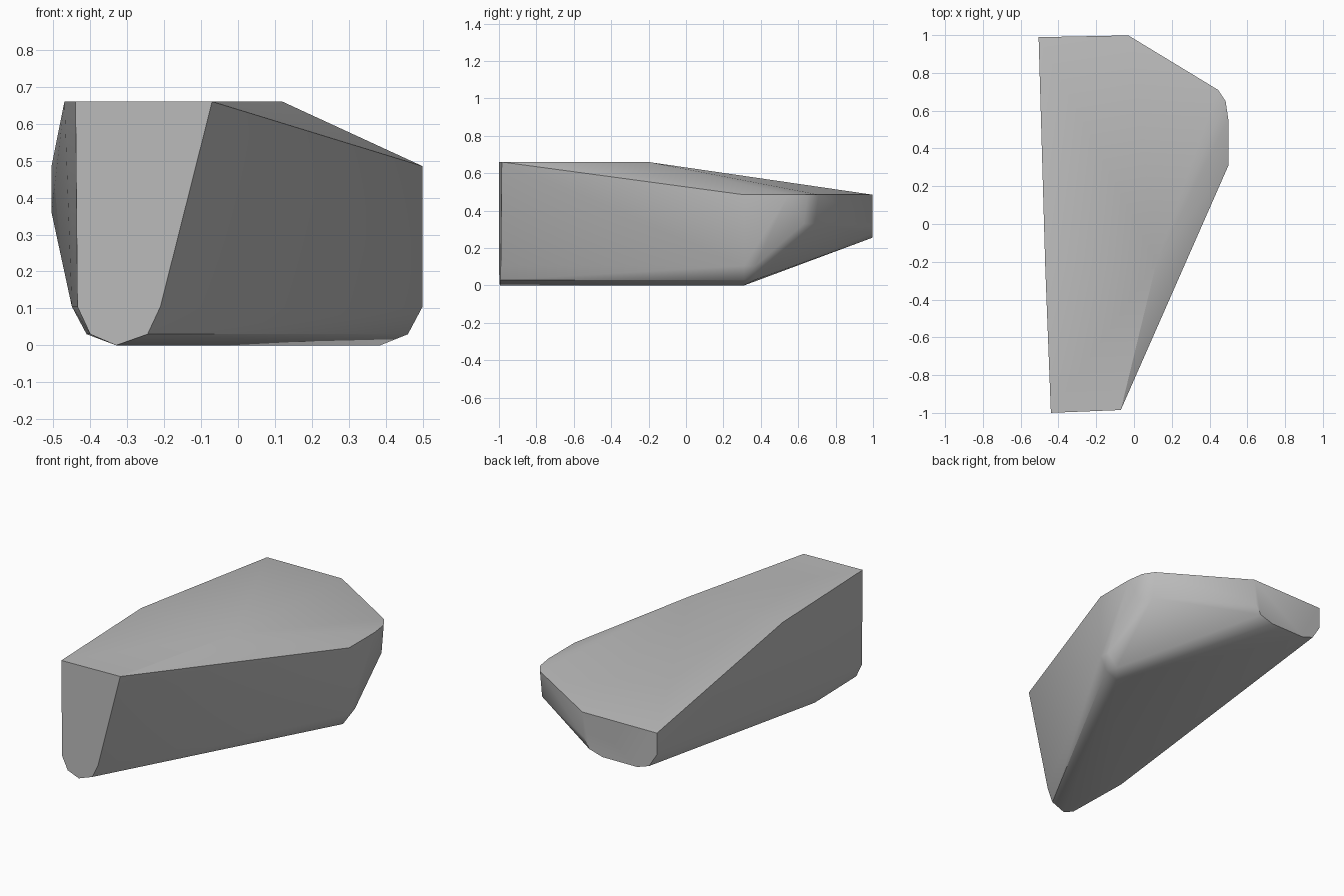
import bpy
import bmesh
import math


def remove_default_cube():
    cube = bpy.data.objects.get("Cube")
    if cube:
        bpy.data.objects.remove(cube, do_unlink=True)


def make_material(name, colour):
    material = bpy.data.materials.new(name)
    material.use_nodes = True
    material.diffuse_color = colour
    shader = next(node for node in material.node_tree.nodes if node.type == "BSDF_PRINCIPLED")
    shader.inputs["Base Color"].default_value = colour
    return material


def section(profile, start_y, skew):
    """Place an (x, z) profile upright, slightly turned about the vertical."""
    return [(x, start_y + skew * (x + 0.45), z) for x, z in profile]


def level(outline, z):
    """Place an (x, y) outline at one height."""
    return [(x, y, z) for x, y in outline]


def hull_object(name, points, material):
    """Wrap a faceted solid tightly around its guide sections."""
    bm = bmesh.new()
    for point in points:
        bm.verts.new(point)
    result = bmesh.ops.convex_hull(bm, input=bm.verts)
    spare = {g for g in result["geom_interior"] + result["geom_unused"]
             if isinstance(g, bmesh.types.BMVert)}
    bmesh.ops.delete(bm, geom=list(spare), context="VERTS")
    bmesh.ops.recalc_face_normals(bm, faces=bm.faces)
    mesh = bpy.data.meshes.new(name)
    bm.to_mesh(mesh)
    bm.free()
    mesh.materials.append(material)
    body = bpy.data.objects.new(name, mesh)
    bpy.context.collection.objects.link(body)
    return body


remove_default_cube()
grey = make_material("plain grey", (0.5, 0.5, 0.5, 1))

top_z, rear_z = 0.66, 0.485
keel_z, chine_z, side_z = 0, 0.03, 0.105

# Narrow front end with a rounded lower edge
front_end = section([(-0.44, top_z), (-0.07, top_z), (-0.21, side_z),
                     (-0.245, chine_z), (-0.33, keel_z),
                     (-0.4, chine_z), (-0.435, side_z)], -1, 0.04)

# Raised, shallow back end
back_end = section([(-0.505, rear_z), (-0.505, 0.36), (-0.455, 0.28),
                    (-0.38, 0.255), (-0.16, 0.255), (-0.075, 0.28),
                    (-0.04, 0.34), (-0.03, rear_z)], 0.99, 0.02)

# Crest where the top starts to slope, and the rounded rear shoulder
crest = level([(-0.47, -0.22), (0.12, -0.2)], top_z)
shoulder = level([(0.5, 0.31), (0.5, 0.55), (0.485, 0.65), (0.445, 0.71)], rear_z)
shoulder_base = level([(0.485, 0.63), (0.445, 0.69)], 0.33)

# Lower corner and the underside, which lifts towards the back
lower_corner = level([(0.5, 0.31), (0.495, 0.37), (0.46, 0.41)], side_z)
chine = level([(0.46, 0.31), (0.435, 0.37), (-0.41, -0.6)], chine_z)
keel = level([(0.385, 0.31), (-0.33, -0.6)], keel_z)
side = level([(-0.45, -0.6)], side_z)

block = hull_object("wedge_block", front_end + back_end + crest + shoulder
                    + shoulder_base + lower_corner + chine + keel + side, grey)

# Smooth the rounded corners while keeping the end faces crisp
bpy.ops.object.select_all(action="DESELECT")
block.select_set(True)
bpy.context.view_layer.objects.active = block
bpy.ops.object.shade_smooth_by_angle(angle=math.radians(35))
